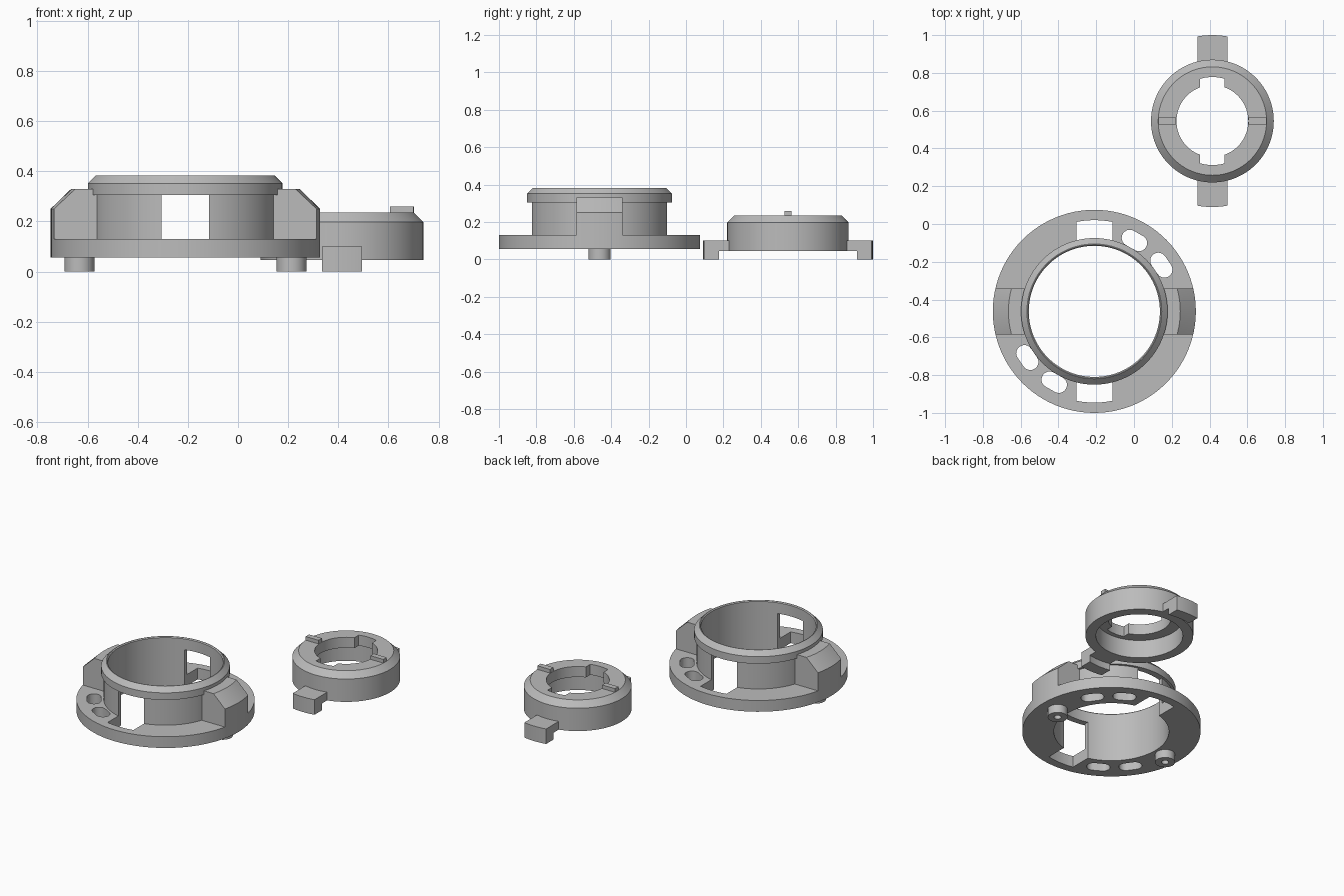
import bpy, bmesh, math
from mathutils import Matrix, Vector

if "Cube" in bpy.data.objects:
    bpy.data.objects.remove(bpy.data.objects["Cube"])

SEG = 96
BIG = (-0.21, -0.4625)     # mounting flange centre
SMALL = (0.415, 0.545)     # bayonet ring centre

grey = bpy.data.materials.new("plain_grey")
grey.diffuse_color = (0.5, 0.5, 0.5, 1)
grey.use_nodes = True
grey.node_tree.nodes["Principled BSDF"].inputs["Base Color"].default_value = grey.diffuse_color


def make(name, bm):
    bmesh.ops.recalc_face_normals(bm, faces=bm.faces)
    me = bpy.data.meshes.new(name)
    bm.to_mesh(me)
    bm.free()
    me.materials.append(grey)
    ob = bpy.data.objects.new(name, me)
    bpy.context.collection.objects.link(ob)
    return ob


def revolve(name, centre, profile):
    """Closed (radius, z) profile spun into a ring."""
    bm = bmesh.new()
    rings = []
    for i in range(SEG):
        a = 2 * math.pi * i / SEG
        rings.append([bm.verts.new((centre[0] + r * math.cos(a),
                                    centre[1] + r * math.sin(a), z)) for r, z in profile])
    n = len(profile)
    for i in range(SEG):
        p, q = rings[i], rings[(i + 1) % SEG]
        for j in range(n):
            k = (j + 1) % n
            bm.faces.new((p[j], q[j], q[k], p[k]))
    return make(name, bm)


def prism(name, points, z0, z1):
    """Outline extruded upward."""
    bm = bmesh.new()
    face = bm.faces.new([bm.verts.new((x, y, z0)) for x, y in points])
    top = bmesh.ops.extrude_face_region(bm, geom=[face])["geom"]
    bmesh.ops.translate(bm, vec=(0, 0, z1 - z0),
                        verts=[v for v in top if isinstance(v, bmesh.types.BMVert)])
    return make(name, bm)


def slab(centre, hx, hy, z0=-0.5, z1=1.0):
    x, y = centre
    return prism("slab", [(x - hx, y - hy), (x + hx, y - hy),
                          (x + hx, y + hy), (x - hx, y + hy)], z0, z1)


def circle(centre, r, n=32):
    return [(centre[0] + r * math.cos(2 * math.pi * i / n),
             centre[1] + r * math.sin(2 * math.pi * i / n)) for i in range(n)]


def boolean(ob, tool, op):
    m = ob.modifiers.new("cut", "BOOLEAN")
    m.operation, m.object, m.solver = op, tool, "EXACT"
    bpy.context.view_layer.objects.active = ob
    bpy.ops.object.modifier_apply(modifier=m.name)
    bpy.data.objects.remove(tool)
    return ob


def sector(name, centre, profile, hx, hy):
    """The opposite pair of ring pieces lying inside a slab."""
    return boolean(revolve(name, centre, profile), slab(centre, hx, hy), "INTERSECT")


# Flange with the upright collar and its bevelled rim
flange = revolve("flange_collar", BIG, [
    (0.347, 0.055), (0.5375, 0.055), (0.5375, 0.13), (0.373, 0.13), (0.373, 0.305),
    (0.388, 0.305), (0.388, 0.352), (0.357, 0.383), (0.353, 0.383), (0.347, 0.377)])

# Front and back windows running down through the flange
windows = sector("windows", BIG, [(0.3, 0.0), (0.483, 0.0), (0.483, 0.305), (0.3, 0.305)],
                 0.095, 1)
boolean(flange, windows, "DIFFERENCE")

# Rounded screw slots
for deg in (34.6, 60.5, 214.6, 240.5):
    a = math.radians(deg)
    pts = []
    for i in range(26):
        t = -math.pi / 2 + math.pi * (i % 13) / 12 + (math.pi if i > 12 else 0)
        along = (0.028 if i < 13 else -0.028) + 0.043 * math.cos(t)
        p = Matrix.Rotation(a, 2) @ Vector((0.431 - 0.043 * math.sin(t), along))
        pts.append((BIG[0] + p.x, BIG[1] + p.y))
    boolean(flange, prism("slot", pts, 0, 0.2), "DIFFERENCE")

# Side blocks with sloping shoulders
sector("side_blocks", BIG, [(0.36, 0.13), (0.5375, 0.13), (0.5375, 0.25),
                            (0.455, 0.33), (0.36, 0.33)], 1, 0.122)

# Hollow locating pegs under the flange
for side in (-1, 1):
    c = (BIG[0] + side * 0.423, BIG[1])
    peg = prism("locating_peg", circle(c, 0.06), 0, 0.055)
    boolean(peg, prism("hole", circle(c, 0.022), -0.1, 0.2), "DIFFERENCE")
    boolean(flange, prism("hole", circle(c, 0.022), -0.1, 0.11), "DIFFERENCE")

# Bayonet ring: outer wall with a thick top plate, hollow below
ring = revolve("bayonet_ring", SMALL, [
    (0.262, 0.045), (0.325, 0.045), (0.325, 0.197), (0.287, 0.235),
    (0.19, 0.235), (0.19, 0.165), (0.262, 0.165)])
notches = sector("notches", SMALL, [(0.1, 0.1), (0.233, 0.1), (0.233, 0.3), (0.1, 0.3)],
                 0.065, 1)
boolean(ring, notches, "DIFFERENCE")

# Thin radial ribs on the plate
sector("ribs", SMALL, [(0.192, 0.22), (0.286, 0.22), (0.286, 0.259), (0.192, 0.259)],
       1, 0.018)

# Hooked tabs, front and back
sector("hooked_tabs", SMALL, [(0.3, 0.045), (0.378, 0.045), (0.378, 0.0), (0.455, 0.0),
                              (0.455, 0.1), (0.3, 0.1)], 0.08, 1)

# Smooth round surfaces, crisp edges
for ob in bpy.context.scene.objects:
    ob.select_set(True)
bpy.context.view_layer.objects.active = flange
bpy.ops.object.shade_smooth_by_angle(angle=math.radians(25))
